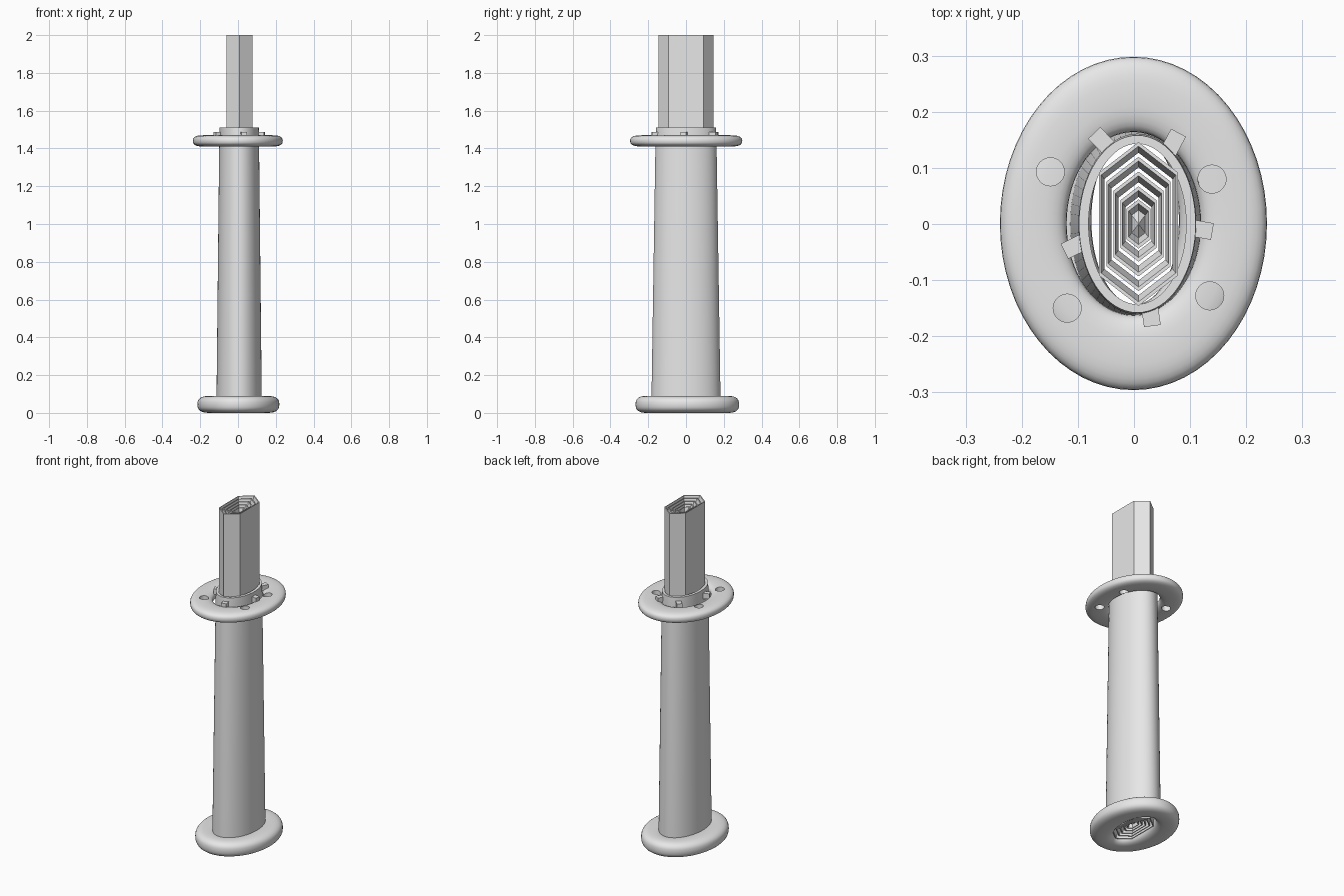
import bpy, bmesh, math
from mathutils import Matrix

if "Cube" in bpy.data.objects:
    bpy.data.objects.remove(bpy.data.objects["Cube"])

grey = bpy.data.materials.new("plain_grey")
grey.use_nodes = True
grey.diffuse_color = (0.8, 0.8, 0.8, 1)
grey.node_tree.nodes["Principled BSDF"].inputs["Base Color"].default_value = (0.8, 0.8, 0.8, 1)

ELLIPSE = [(math.cos(math.tau * i / 64), math.sin(math.tau * i / 64)) for i in range(64)]
HEX = [(1, -0.63), (1, 0.63), (0, 1), (-1, 0.63), (-1, -0.63), (0, -1)]


def finish(name, bm, smooth=False):
    bmesh.ops.recalc_face_normals(bm, faces=bm.faces[:])
    mesh = bpy.data.meshes.new(name)
    bm.to_mesh(mesh)
    bm.free()
    mesh.materials.append(grey)
    obj = bpy.data.objects.new(name, mesh)
    bpy.context.collection.objects.link(obj)
    if smooth:
        shade(obj)
    return obj


def activate(obj):
    bpy.ops.object.select_all(action="DESELECT")
    obj.select_set(True)
    bpy.context.view_layer.objects.active = obj


def shade(obj):
    activate(obj)
    bpy.ops.object.shade_smooth_by_angle(angle=math.radians(35))


def ring(name, outline, sections, centre=(0, 0), smooth=True):
    """Sweep (half width, half depth, z) sections round an outline as a closed tube."""
    bm = bmesh.new()
    loops = [[bm.verts.new((centre[0] + rx * x, centre[1] + ry * y, z)) for x, y in outline]
             for rx, ry, z in sections]
    n = len(outline)
    for a, b in zip(loops, loops[1:] + loops[:1]):
        for i in range(n):
            j = (i + 1) % n
            bm.faces.new((a[i], a[j], b[j], b[i]))
    return finish(name, bm, smooth)


def rounded_disc(name, inner, outer, z0, z1, centre):
    """Elliptical ring with a soft, flattened cross-section."""
    def soft(v):
        return math.copysign(abs(v) ** 0.75, v)
    sections = []
    for i in range(28):
        a = math.tau * i / 28
        t = 0.5 + 0.5 * soft(math.cos(a))
        z = (z0 + z1) / 2 + (z1 - z0) / 2 * soft(math.sin(a))
        sections.append((inner[0] + t * (outer[0] - inner[0]),
                         inner[1] + t * (outer[1] - inner[1]), z))
    return ring(name, ELLIPSE, sections, centre)


# Hollow tapered grip with its collar at the top
ring("grip", ELLIPSE, [(0.12, 0.183, 0.06), (0.105, 0.161, 1.47), (0.104, 0.158, 1.51),
                       (0.087, 0.143, 1.51), (0.1, 0.163, 0.06)], (0.006, 0))

# Pommel with an opening in the middle
rounded_disc("pommel", (0.078, 0.15), (0.217, 0.274), 0.0, 0.09, (0.002, 0.007))

# Guard with four round holes
guard = rounded_disc("guard", (0.119, 0.163), (0.238, 0.297), 1.41, 1.47, (-0.001, 0.001))
bm = bmesh.new()
for x, y in [(-0.149, 0.093), (0.139, 0.08), (0.135, -0.128), (-0.119, -0.15)]:
    bmesh.ops.create_cone(bm, cap_ends=True, segments=32, radius1=0.025, radius2=0.025,
                          depth=0.2, matrix=Matrix.Translation((x, y, 1.44)))
cutter = finish("hole_cutter", bm)
cutter.hide_render = True
cut = guard.modifiers.new("holes", "BOOLEAN")
cut.operation = "DIFFERENCE"
cut.solver = "EXACT"
cut.object = cutter
activate(guard)
bpy.ops.object.modifier_apply(modifier=cut.name)
bpy.data.objects.remove(cutter)
shade(guard)

# Five locking tabs round the collar
tabs = [(0.12, -0.01), (0.07, 0.145), (-0.057, 0.148), (-0.106, -0.04), (0.03, -0.162)]
for i, (x, y) in enumerate(tabs):
    bm = bmesh.new()
    bmesh.ops.create_cube(bm, size=1)
    bmesh.ops.transform(bm, verts=bm.verts[:], matrix=Matrix.Translation((x, y, 1.472))
                        @ Matrix.Rotation(math.radians(-10 + 72 * i), 4, "Z")
                        @ Matrix.Diagonal((0.04, 0.03, 0.032, 1)))
    finish(f"collar_tab_{i + 1}", bm)

# Nested hexagonal blade sections with funnelled mouths
BLADE = (0.008, 0)
W, L = 0.07, 0.146
for i, k in enumerate([1, 0.82, 0.64, 0.46, 0.3]):
    top, low = 2 - 0.008 * i, 0.02 + 0.005 * i
    rim, bore = k - 0.05, k - 0.13
    profile = [(k, low), (k, top), (rim, top), (bore, top - 0.03),
               (bore, low + 0.03), (rim, low)]
    ring(f"blade_section_{i + 1}", HEX, [(W * s, L * s, z) for s, z in profile], BLADE, False)

# Closed core with pointed ends
bm = bmesh.new()
loops = [[bm.verts.new((BLADE[0] + W * 0.17 * x, L * 0.17 * y, z)) for x, y in HEX]
         for z in (0.06, 1.94)]
tips = [bm.verts.new((*BLADE, z)) for z in (0.045, 1.958)]
for i in range(6):
    j = (i + 1) % 6
    bm.faces.new((loops[0][i], loops[0][j], loops[1][j], loops[1][i]))
    for loop, tip in zip(loops, tips):
        bm.faces.new((loop[i], loop[j], tip))
finish("blade_core", bm)
